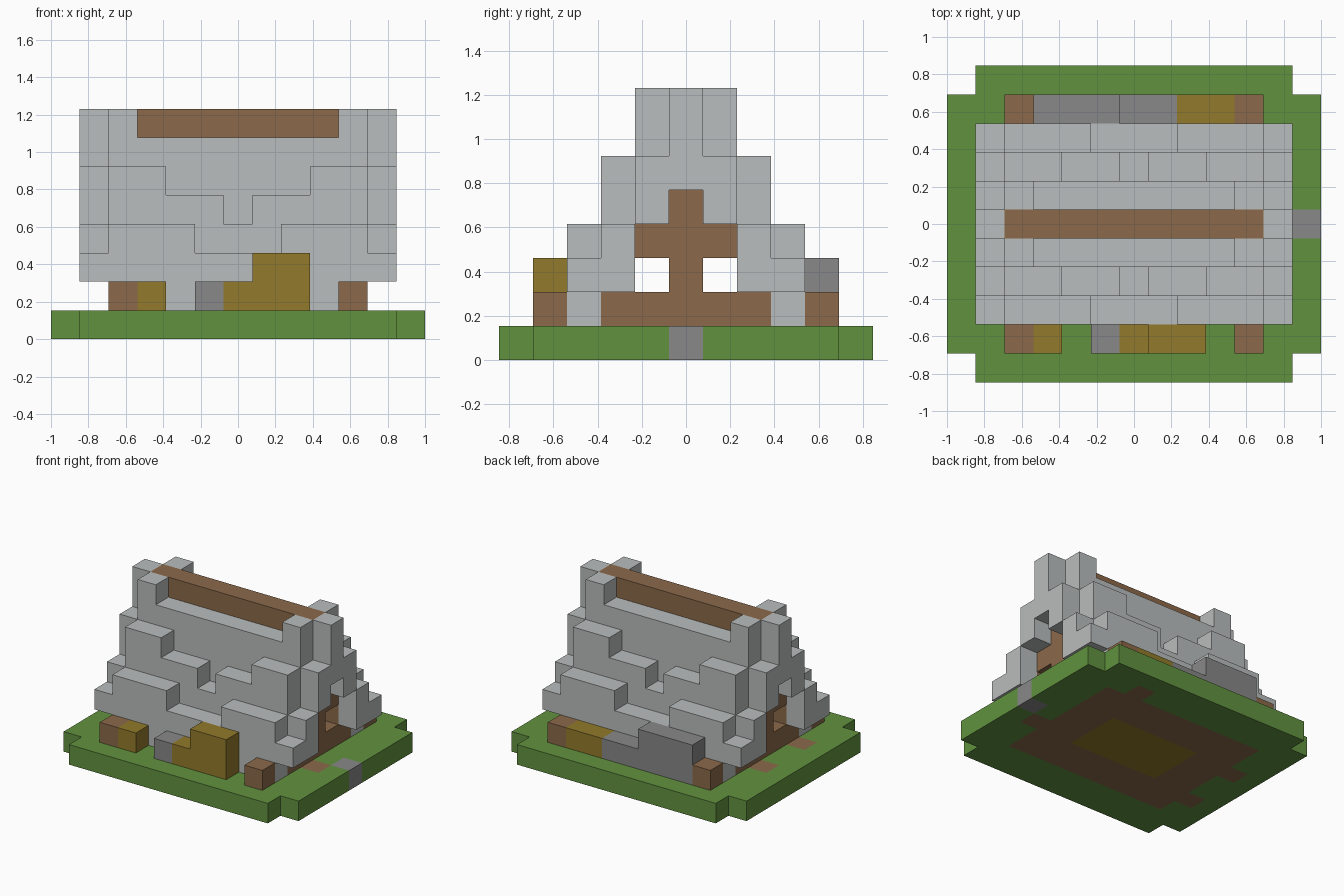
import bpy
import bmesh
from mathutils import Vector

U = 2 / 13  # size of one block

if "Cube" in bpy.data.objects:
    bpy.data.objects.remove(bpy.data.objects["Cube"], do_unlink=True)


def material(name, hex_code):
    rgb = [int(hex_code[i:i + 2], 16) / 255 for i in (0, 2, 4)]
    linear = [c / 12.92 if c < 0.04045 else ((c + 0.055) / 1.055) ** 2.4 for c in rgb]
    mat = bpy.data.materials.new(name)
    mat.use_nodes = True
    mat.diffuse_color = (*linear, 1)
    mat.node_tree.nodes["Principled BSDF"].inputs["Base Color"].default_value = (*linear, 1)
    return mat


GRASS = material("grass green", "61923f")
WOOD = material("wood brown", "8b694a")
OCHRE = material("ochre", "927a2b")
STONE = material("stone grey", "888888")
PALE = material("pale grey", "babdbd")


def block(xs, ys, zs):
    """Cells of a cuboid; each range is a number or an inclusive pair."""
    spans = [(r, r) if isinstance(r, int) else r for r in (xs, ys, zs)]
    rx, ry, rz = [range(a, b + 1) for a, b in spans]
    return {(x, y, z) for x in rx for y in ry for z in rz}


def flip(cells, axis):
    """Add the mirror image across the given axis."""
    return cells | {tuple(-c if i == axis else c for i, c in enumerate(p)) for p in cells}


def build(name, cells, mats, rule=lambda cell: 0):
    """Make a mesh from the outer faces of a set of cells."""
    bm = bmesh.new()
    for cell in sorted(cells):
        centre = Vector((cell[0], cell[1], cell[2] + 0.5))
        for axis in range(3):
            for sign in (-1, 1):
                n, s, t = Vector(), Vector(), Vector()
                n[axis] = sign
                s[(axis + 1) % 3] = 0.5
                t[(axis + 2) % 3] = 0.5 * sign
                if tuple(int(c + n[i]) for i, c in enumerate(cell)) in cells:
                    continue
                mid = centre + n / 2
                corners = (mid - s - t, mid + s - t, mid + s + t, mid - s + t)
                face = bm.faces.new([bm.verts.new(p * U) for p in corners])
                face.material_index = rule(cell)
    bmesh.ops.remove_doubles(bm, verts=bm.verts, dist=0.001)
    mesh = bpy.data.meshes.new(name)
    bm.to_mesh(mesh)
    bm.free()
    for mat in mats:
        mesh.materials.append(mat)
    obj = bpy.data.objects.new(name, mesh)
    bpy.context.collection.objects.link(obj)
    return obj


# Ground slab with clipped corners, bare earth under the house and a step stone
ground = block((-6, 6), (-5, 5), 0)
ground -= {c for c in ground if abs(c[0]) == 6 and abs(c[1]) == 5}
earth = block((-4, 4), (-3, 3), 0) | {(5, -1, 0), (-5, 1, 0), (-5, -2, 0), (3, 4, 0)}
floor = block((-2, 2), (-1, 1), 0)


def ground_rule(cell):
    if cell == (6, 0, 0):
        return 3
    return 2 if cell in floor else 1 if cell in earth else 0


build("ground", ground, [GRASS, WOOD, OCHRE, STONE], ground_rule)

# Low side walls
build("side_walls", flip(block((-4, 4), -3, 1), 1), [PALE])

# Stepped roof slopes with notched courses
slope = block((-4, 4), -3, 2)
slope |= flip(block((2, 4), -3, 3), 0)
slope |= block((-4, 4), -2, 3)
slope |= flip(block((1, 4), -2, 4) | block((3, 4), -2, 5), 0)
slope |= block((-4, 4), -1, (4, 6)) | flip(block(4, -1, 7), 0)
build("roof_slopes", flip(slope, 1), [PALE])

# Projecting trim on both gable ends
trim = block(5, 0, (5, 7)) | block(5, 1, (4, 5)) | block(5, 2, (2, 3)) | block(5, 3, 2)
build("gable_trim", flip(flip(trim, 0), 1), [PALE])

# Ridge beam
build("ridge_beam", block((-4, 4), 0, 7), [WOOD])

# Timber gables with two open windows each
gable = block(4, (-2, 2), 1) | block(4, 0, (2, 6)) | block(4, (-1, 1), 3)
gable |= flip(block(4, 2, 2), 1)
build("gable_walls", flip(gable, 0), [WOOD])

# Corner logs
build("corner_logs", flip(flip(block(4, 4, 1), 0), 1), [WOOD])

# Piles along the front and back
build("front_hay", block(-3, -4, 1) | block((0, 2), -4, 1) | block((1, 2), -4, 2), [OCHRE])
build("front_stone", block(-1, -4, 1), [STONE])
build("back_hay", block((2, 3), 4, 1), [OCHRE])
build("back_stones", block((-3, 1), 4, 1) | block((-3, -1), 4, 2), [STONE])
